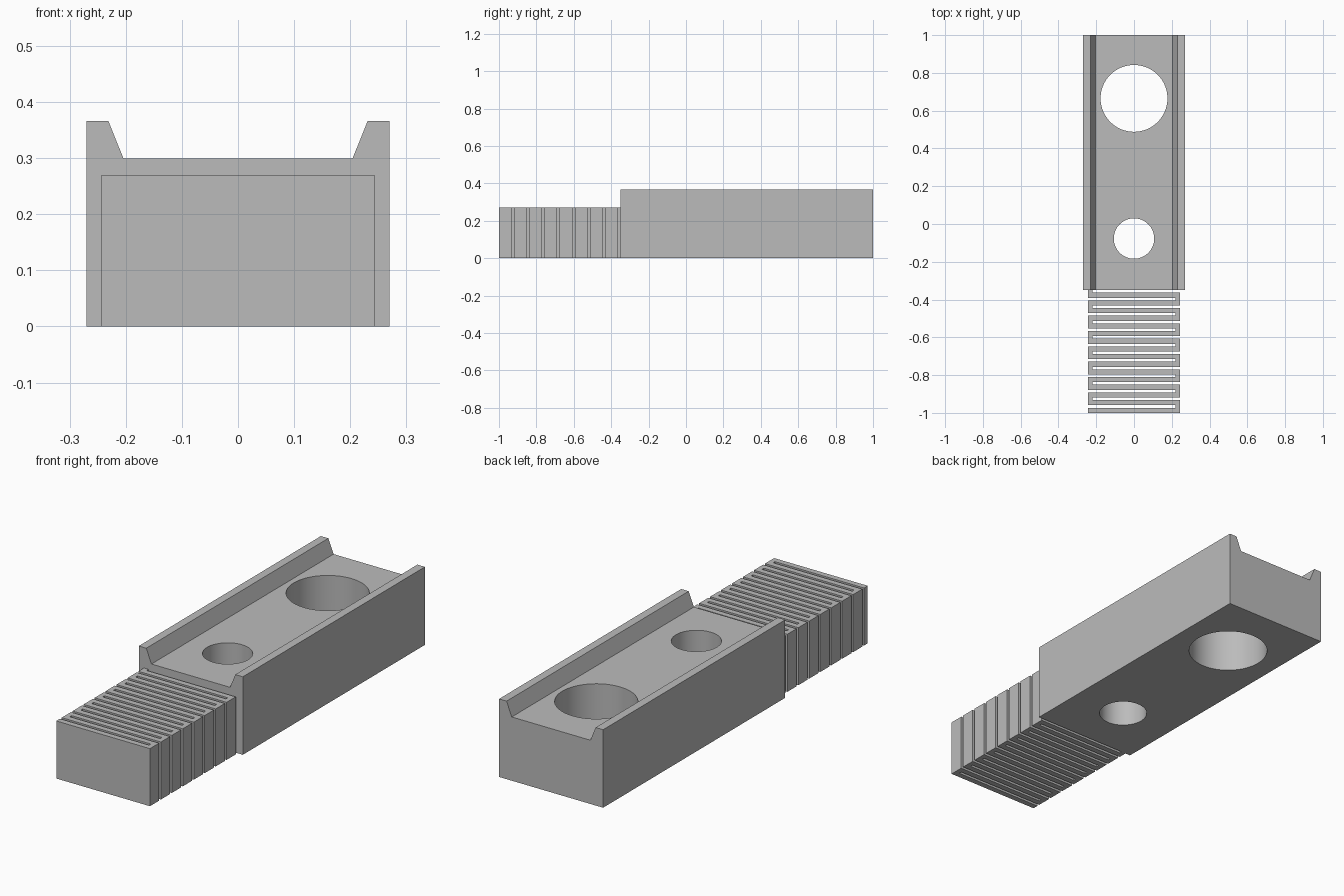
import bpy, bmesh

if "Cube" in bpy.data.objects:
    bpy.data.objects.remove(bpy.data.objects["Cube"])

grey = bpy.data.materials.new("light_grey")
grey.diffuse_color = (0.5, 0.5, 0.5, 1)
grey.use_nodes = True
grey.node_tree.nodes["Principled BSDF"].inputs["Base Color"].default_value = grey.diffuse_color


def extrude_profile(name, points, direction):
    """Make a closed solid by extruding a flat outline."""
    bm = bmesh.new()
    face = bm.faces.new([bm.verts.new(p) for p in points])
    new = bmesh.ops.extrude_face_region(bm, geom=[face])["geom"]
    bmesh.ops.translate(bm, vec=direction,
                        verts=[v for v in new if isinstance(v, bmesh.types.BMVert)])
    bmesh.ops.recalc_face_normals(bm, faces=bm.faces)
    mesh = bpy.data.meshes.new(name)
    bm.to_mesh(mesh)
    bm.free()
    obj = bpy.data.objects.new(name, mesh)
    bpy.context.collection.objects.link(obj)
    mesh.materials.append(grey)
    return obj


# Channel-shaped body with two tapered side rails
START = -0.35
half = [(0.27, 0), (0.27, 0.366), (0.231, 0.366), (0.204, 0.299)]
outline = half + [(-x, z) for x, z in reversed(half)]
body = extrude_profile("body", [(x, START, z) for x, z in outline], (0, 1 - START, 0))

# Two round through holes
for y, r in ((0.665, 0.177), (-0.077, 0.107)):
    bpy.ops.mesh.primitive_cylinder_add(vertices=64, radius=r, depth=1, location=(0, y, 0.15))
    cutter = bpy.context.object
    cutter.name = "hole_cutter"
    cutter.data.materials.append(grey)
    mod = body.modifiers.new("hole", 'BOOLEAN')
    mod.operation, mod.solver, mod.object = 'DIFFERENCE', 'EXACT', cutter
    bpy.context.view_layer.objects.active = body
    bpy.ops.object.modifier_apply(modifier=mod.name)
    bpy.data.objects.remove(cutter)

bpy.ops.object.select_all(action='DESELECT')
body.select_set(True)
bpy.context.view_layer.objects.active = body
bpy.ops.object.shade_smooth_by_angle(angle=0.5)

# Serpentine spring: slots cut in alternately from each side
W, LINK, COUNT, GAP = 0.243, 0.023, 16, 0.0135
pitch = (START + 1) / COUNT
right, left = [(W, -1)], [(-W, -1)]
for k in range(1, COUNT + 1):
    y1 = -1 + k * pitch
    y0 = y1 - GAP
    side, chain = (1, right) if k % 2 == 0 else (-1, left)
    inner = -side * (W - LINK)
    chain += [(side * W, y0), (inner, y0), (inner, y1)]
    if k < COUNT:
        chain.append((side * W, y1))
left.append((-W, START))  # last link joins the body
extrude_profile("serpentine_spring",
                [(x, y, 0) for x, y in right + left[::-1]], (0, 0, 0.27))
